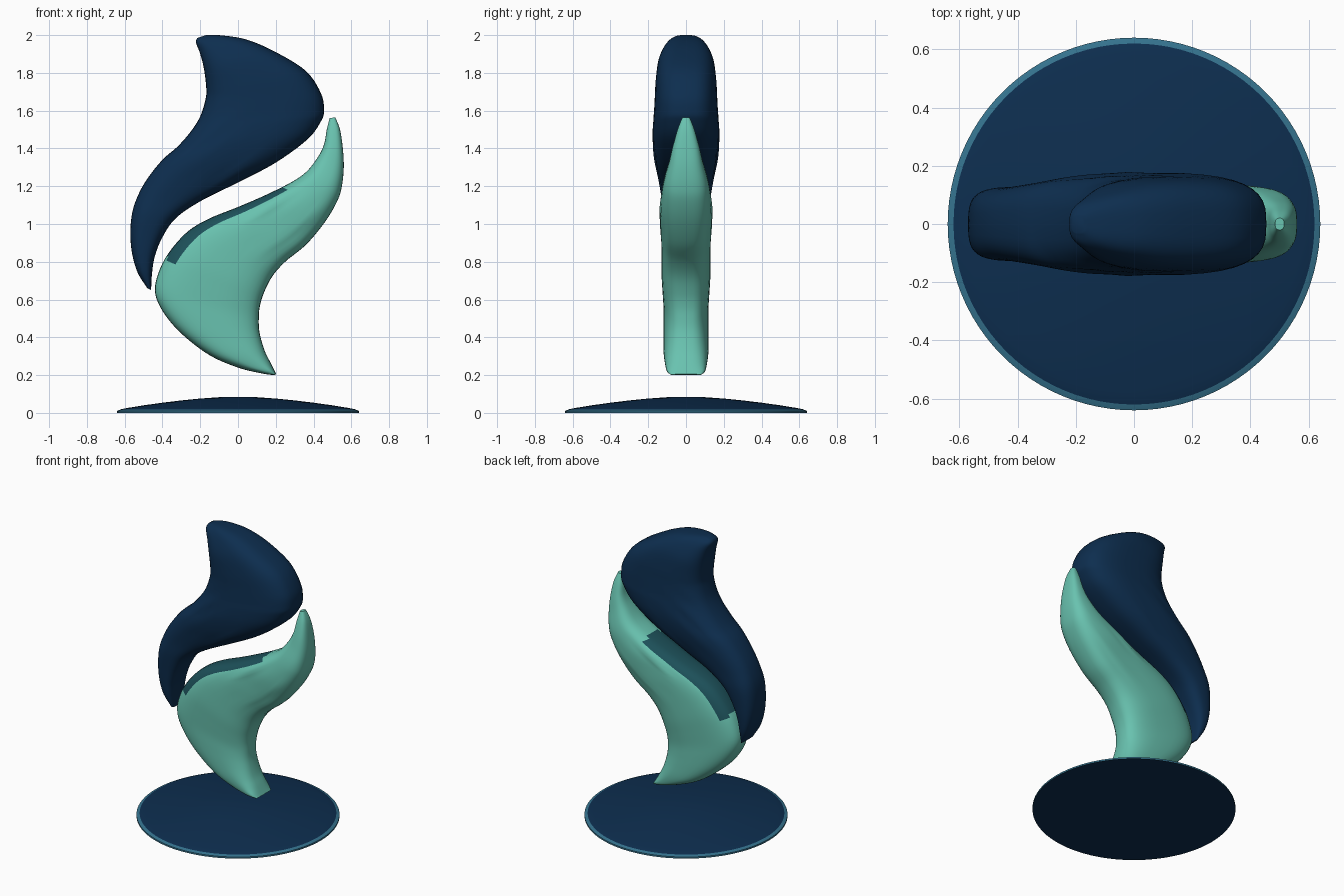
import bpy, bmesh, math
from mathutils import Vector

if "Cube" in bpy.data.objects:
    bpy.data.objects.remove(bpy.data.objects["Cube"])


def material(name, rgb):
    m = bpy.data.materials.new(name)
    m.diffuse_color = (*rgb, 1)
    m.use_nodes = True
    m.node_tree.nodes["Principled BSDF"].inputs["Base Color"].default_value = m.diffuse_color
    return m


navy = material("navy", (0.004, 0.027, 0.078))
mint = material("mint green", (0.14, 0.54, 0.43))
teal = material("dark teal", (0.012, 0.08, 0.10))
blue = material("steel blue", (0.035, 0.17, 0.27))

SIDES, STEPS = 40, 5


def catmull(a, b, c, d, t):
    return 0.5 * (2 * b + (c - a) * t + (2 * a - 5 * b + 4 * c - d) * t * t
                  + (3 * b - a - 3 * c + d) * t ** 3)


def smooth_rows(rows):
    """Interpolate the stations into a fine, smooth set of rows."""
    out, n = [], len(rows)
    for i in range(n - 1):
        quad = [rows[max(0, min(n - 1, i + k))] for k in (-1, 0, 1, 2)]
        for s in range(STEPS):
            out.append([catmull(*vals, s / STEPS) for vals in zip(*quad)])
    return out + [list(rows[-1])]


def power(v, e):
    return math.copysign(abs(v) ** e, v)


def blade(name, rows, mats, fold_centre):
    """Loft rounded sections between a left and a right edge in the xz plane."""
    bm = bmesh.new()
    rings = []
    for lx, lz, rx, rz, h in smooth_rows(rows):
        ring = []
        for k in range(SIDES):
            a = 2 * math.pi * k / SIDES
            u, v = power(math.cos(a), 0.75), power(math.sin(a), 0.65)
            x = (lx + rx) / 2 + u * (rx - lx) / 2
            z = (lz + rz) / 2 + u * (rz - lz) / 2
            # soft cloth-like folds running along the middle
            d = ((x - fold_centre[0]) ** 2 + (z - fold_centre[1]) ** 2) / 0.03
            fold = 0.006 * math.exp(-d) * math.sin(60 * (z - 0.75 * x))
            ring.append(bm.verts.new((x, v * (h + fold), z)))
        rings.append(ring)
    for r0, r1 in zip(rings, rings[1:]):
        for k in range(SIDES):
            j = (k + 1) % SIDES
            f = bm.faces.new((r0[k], r0[j], r1[j], r1[k]))
            c = f.calc_center_median()
            # inner edge facing the gap takes the second colour
            if len(mats) > 1 and abs(k + 0.5 - SIDES / 2) < 5 and -0.37 < c.x < 0.25 and c.z > 0.8:
                f.material_index = 1
    bm.faces.new(rings[0])
    bm.faces.new(rings[-1])
    bmesh.ops.recalc_face_normals(bm, faces=bm.faces)
    return finish(name, bm, mats)


def finish(name, bm, mats):
    me = bpy.data.meshes.new(name)
    bm.to_mesh(me)
    bm.free()
    for m in mats:
        me.materials.append(m)
    ob = bpy.data.objects.new(name, me)
    bpy.context.collection.objects.link(ob)
    bpy.ops.object.select_all(action='DESELECT')
    ob.select_set(True)
    bpy.context.view_layer.objects.active = ob
    bpy.ops.object.shade_smooth_by_angle(angle=math.radians(50))
    return ob


# Upper blade: left x, z, right x, z, half thickness
blade("upper_blade", [
    (-0.215, 1.985, -0.17, 2.0, 0.03), (-0.222, 1.96, -0.08, 1.998, 0.07),
    (-0.20, 1.90, 0.05, 1.975, 0.11), (-0.18, 1.82, 0.20, 1.91, 0.145),
    (-0.168, 1.72, 0.36, 1.81, 0.16), (-0.172, 1.66, 0.44, 1.69, 0.165),
    (-0.20, 1.57, 0.455, 1.60, 0.17), (-0.25, 1.49, 0.44, 1.545, 0.175),
    (-0.32, 1.41, 0.37, 1.45, 0.175), (-0.40, 1.34, 0.20, 1.325, 0.165),
    (-0.48, 1.24, 0.0, 1.22, 0.145), (-0.53, 1.15, -0.20, 1.12, 0.13),
    (-0.56, 1.06, -0.33, 1.03, 0.125), (-0.57, 0.95, -0.40, 0.93, 0.115),
    (-0.56, 0.84, -0.44, 0.83, 0.105), (-0.53, 0.74, -0.455, 0.74, 0.09),
    (-0.48, 0.66, -0.46, 0.65, 0.06)], [navy], (-0.08, 1.38))

# Lower blade, the counterpart turned half a turn
blade("lower_blade", [
    (0.485, 1.56, 0.515, 1.565, 0.02), (0.47, 1.50, 0.54, 1.50, 0.045),
    (0.455, 1.42, 0.555, 1.40, 0.07), (0.42, 1.35, 0.56, 1.30, 0.09),
    (0.36, 1.275, 0.55, 1.20, 0.115), (0.28, 1.22, 0.525, 1.12, 0.128),
    (0.15, 1.155, 0.46, 1.01, 0.137), (0.0, 1.09, 0.36, 0.89, 0.132),
    (-0.15, 1.03, 0.25, 0.80, 0.13), (-0.26, 0.965, 0.18, 0.72, 0.13),
    (-0.35, 0.87, 0.135, 0.63, 0.13), (-0.41, 0.77, 0.115, 0.56, 0.125),
    (-0.44, 0.65, 0.11, 0.50, 0.12), (-0.40, 0.54, 0.112, 0.44, 0.12),
    (-0.30, 0.42, 0.125, 0.38, 0.12), (-0.15, 0.305, 0.145, 0.32, 0.118),
    (0.0, 0.24, 0.17, 0.27, 0.11), (0.12, 0.21, 0.19, 0.23, 0.10),
    (0.19, 0.20, 0.203, 0.205, 0.08)], [mint, teal], (0.2, 1.02))

# Domed base disc with a lighter rim
profile = [(0.0, 0.085), (0.1, 0.083), (0.2, 0.076), (0.3, 0.066), (0.4, 0.054),
           (0.5, 0.040), (0.58, 0.027), (0.62, 0.019), (0.64, 0.011), (0.64, 0.0), (0.0, 0.0)]
bm = bmesh.new()
verts = [bm.verts.new((r, 0, z)) for r, z in profile]
edges = [bm.edges.new(p) for p in zip(verts, verts[1:])]
bmesh.ops.spin(bm, geom=verts + edges, axis=(0, 0, 1), cent=(0, 0, 0),
               angle=2 * math.pi, steps=96, use_merge=True)
bmesh.ops.remove_doubles(bm, verts=bm.verts, dist=1e-5)
bmesh.ops.recalc_face_normals(bm, faces=bm.faces)
for f in bm.faces:
    f.material_index = int(min(Vector(v.co.xy).length for v in f.verts) > 0.61)
finish("base_disc", bm, [navy, blue])
